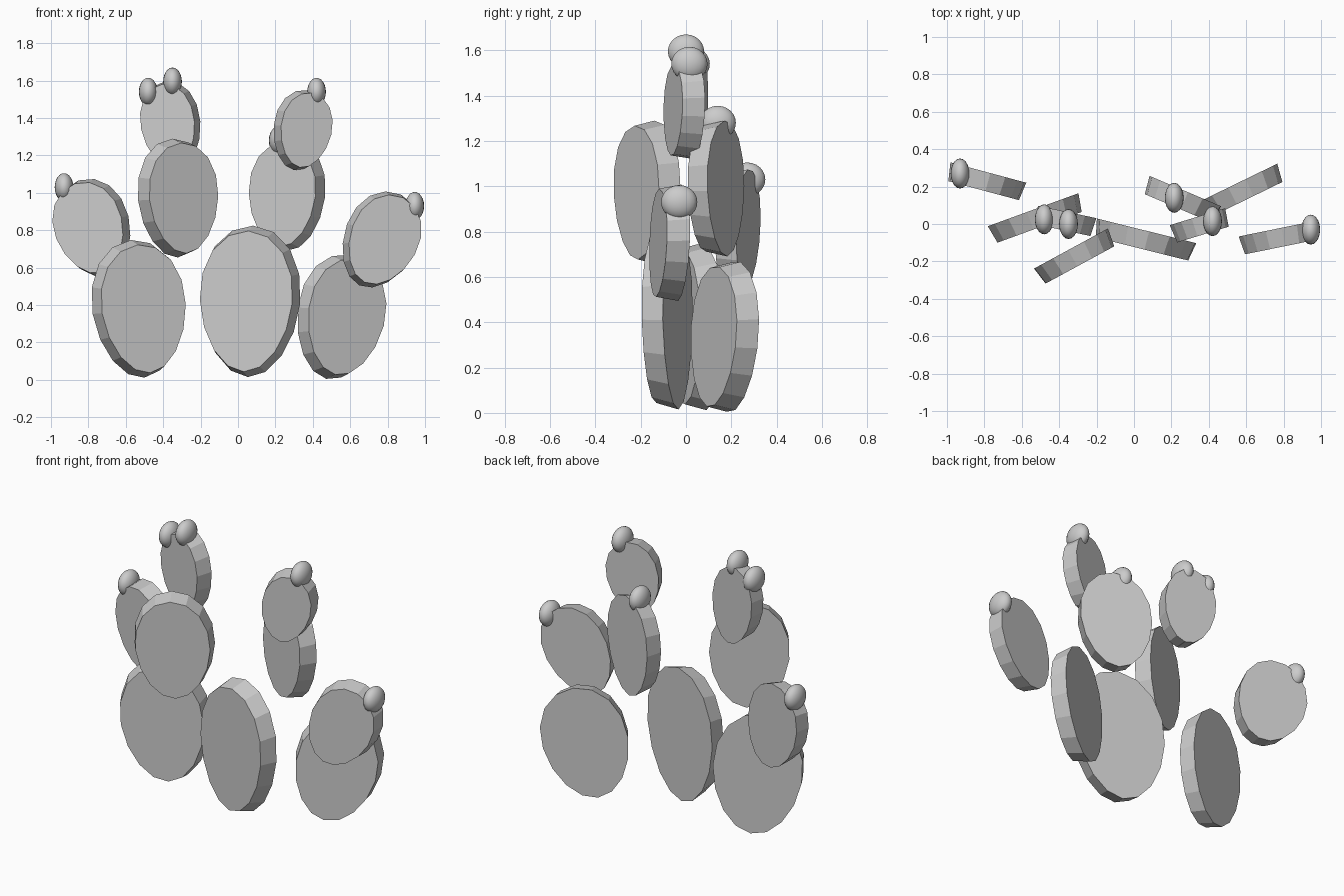
import bpy
import bmesh
from math import sin, cos, pi, radians

if "Cube" in bpy.data.objects:
    bpy.data.objects.remove(bpy.data.objects["Cube"], do_unlink=True)

grey = bpy.data.materials.new("pale_grey")
grey.use_nodes = True
colour = (0.6, 0.6, 0.6, 1)
grey.diffuse_color = colour
grey.node_tree.nodes["Principled BSDF"].inputs["Base Color"].default_value = colour

SIDES = 16
THICK = 0.1
FRONT_SCALE = 0.93


def add_object(name, bm):
    bmesh.ops.recalc_face_normals(bm, faces=bm.faces)
    mesh = bpy.data.meshes.new(name)
    bm.to_mesh(mesh)
    bm.free()
    mesh.materials.append(grey)
    obj = bpy.data.objects.new(name, mesh)
    bpy.context.collection.objects.link(obj)
    return obj


def pad(name, centre, half_w, half_h, yaw, lean):
    """Flat egg-shaped pad whose front face is a little smaller than its back."""
    bm = bmesh.new()
    rings = []
    for y, s in ((THICK / 2, 1), (-THICK / 2, FRONT_SCALE)):
        ring = []
        for i in range(SIDES):
            a = 2 * pi * i / SIDES
            x = half_w * sin(a) * (1 + 0.1 * cos(a))
            ring.append(bm.verts.new((s * x, y, s * half_h * cos(a))))
        bm.faces.new(ring)
        rings.append(ring)
    back, front = rings
    for i in range(SIDES):
        j = (i + 1) % SIDES
        bm.faces.new((back[i], back[j], front[j], front[i]))
    obj = add_object(name, bm)
    obj.location = centre
    obj.rotation_euler = (0, radians(lean), radians(yaw))


def bud(name, centre):
    """Smooth, slightly flattened fruit sitting on a pad rim."""
    bm = bmesh.new()
    bmesh.ops.create_uvsphere(bm, u_segments=20, v_segments=12, radius=1)
    bmesh.ops.scale(bm, vec=(0.05, 0.08, 0.075), verts=bm.verts)
    for f in bm.faces:
        f.smooth = True
    add_object(name, bm).location = centre


# Lower pads
pad("lower_right_pad", (-0.52, 0.03, 0.38), 0.257, 0.37, 20, -6)
pad("lower_middle_pad", (0.055, -0.085, 0.42), 0.274, 0.405, -14, 2)
pad("lower_left_pad", (0.557, 0.165, 0.336), 0.245, 0.338, 26, 12)

# Middle pads
pad("middle_right_pad", (-0.313, -0.175, 0.972), 0.225, 0.318, 28.5, -3)
pad("middle_left_pad", (0.255, 0.13, 0.99), 0.208, 0.3, -23, 3)
pad("outer_right_pad", (-0.785, 0.225, 0.812), 0.203, 0.268, -15, -18)
pad("outer_left_pad", (0.77, -0.075, 0.748), 0.2, 0.268, 11.5, 25)

# Top pads
pad("top_right_pad", (-0.365, 0.015, 1.36), 0.158, 0.24, -12, -8)
pad("top_left_pad", (0.35, -0.01, 1.335), 0.153, 0.217, 17, 10)

# Buds on the pad rims
bud("outer_right_bud", (-0.93, 0.27, 1.03))
bud("top_right_bud_outer", (-0.48, 0.025, 1.54))
bud("top_right_bud_inner", (-0.35, 0.0, 1.595))
bud("middle_left_bud", (0.215, 0.14, 1.28))
bud("top_left_bud", (0.42, 0.015, 1.54))
bud("outer_left_bud", (0.945, -0.03, 0.93))
